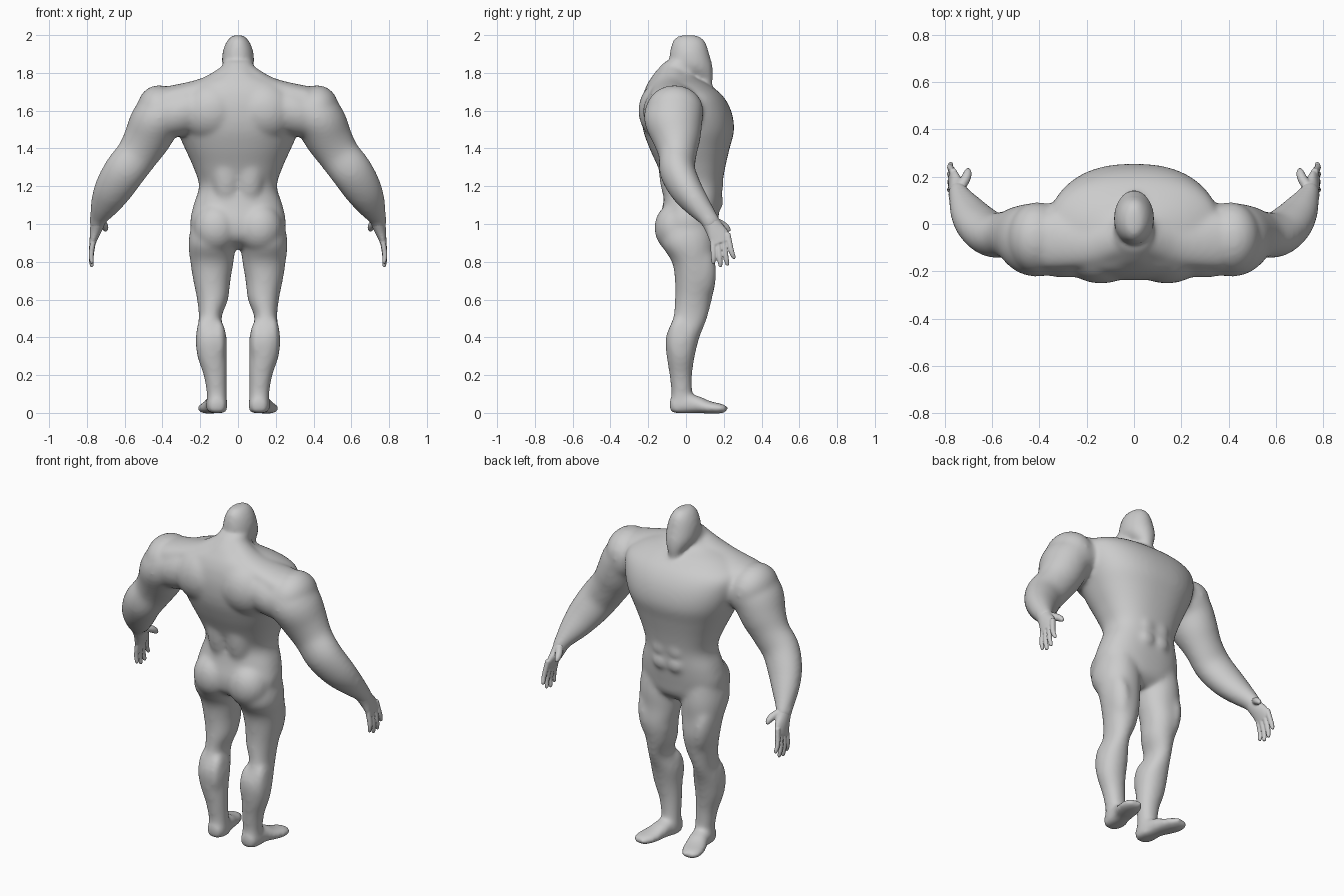
import bpy, bmesh, math
from mathutils import Vector, Matrix


def spline(rows, sub=4):
    """Catmull-Rom interpolation of station tuples."""
    out = []
    for i in range(len(rows) - 1):
        p0, p1 = rows[max(i - 1, 0)], rows[i]
        p2, p3 = rows[i + 1], rows[min(i + 2, len(rows) - 1)]
        for s in range(sub):
            t = s / sub
            out.append([0.5 * (2 * b + (c - a) * t + (2 * a - 5 * b + 4 * c - d) * t * t
                               + (3 * b - a - 3 * c + d) * t ** 3)
                        for a, b, c, d in zip(p0, p1, p2, p3)])
    return out + [list(rows[-1])]


def tube(bm, rows, ref=None, power=1.0, mirror=True, n=28):
    """Loft rings (x, y, z, ru, rv); horizontal rings when ref is None."""
    rows = spline(rows)
    for side in ((1, -1) if mirror else (1,)):
        rings = []
        for i, (x, y, z, ru, rv) in enumerate(rows):
            u, v = Vector((1, 0, 0)), Vector((0, 1, 0))
            if ref:
                a, b = rows[max(i - 1, 0)], rows[min(i + 1, len(rows) - 1)]
                t = (Vector(b[:3]) - Vector(a[:3])).normalized()
                v = Vector(ref)
                v = (v - t * v.dot(t)).normalized()
                u = v.cross(t)
            ring = []
            for k in range(n):
                c, s = math.cos(2 * math.pi * k / n), math.sin(2 * math.pi * k / n)
                c = math.copysign(abs(c) ** power, c)
                s = math.copysign(abs(s) ** power, s)
                p = Vector((x, y, z)) + u * ru * c + v * rv * s
                ring.append(bm.verts.new((p.x * side, p.y, p.z)))
            rings.append(ring)
        for a, b in zip(rings, rings[1:]):
            for k in range(n):
                bm.faces.new((a[k], a[(k + 1) % n], b[(k + 1) % n], b[k]))
        bm.faces.new(rings[0])
        bm.faces.new(rings[-1])


def muscle(bm, c, r, tilt=0):
    """Mirrored pair of ellipsoids, tilted about y."""
    for s in (1, -1):
        m = (Matrix.Translation((c[0] * s, c[1], c[2]))
             @ Matrix.Rotation(math.radians(tilt * s), 4, 'Y') @ Matrix.Diagonal((*r, 1)))
        bmesh.ops.create_uvsphere(bm, u_segments=24, v_segments=16, radius=1, matrix=m)


def finish(bm, name, voxel, smooth, inflate):
    """Fuse the parts, soften the joins, restore the lost volume."""
    bmesh.ops.recalc_face_normals(bm, faces=bm.faces)
    me = bpy.data.meshes.new(name)
    bm.to_mesh(me)
    bm.free()
    ob = bpy.data.objects.new(name, me)
    bpy.context.collection.objects.link(ob)
    rm = ob.modifiers.new("fuse", 'REMESH')
    rm.mode, rm.voxel_size, rm.use_smooth_shade = 'VOXEL', voxel, True
    sm = ob.modifiers.new("soften", 'SMOOTH')
    sm.factor, sm.iterations = 0.5, smooth
    dp = ob.modifiers.new("inflate", 'DISPLACE')
    dp.mid_level, dp.strength = 0, inflate


def flat(rows):
    """(z, x0, x1, y back, y front) to ring stations."""
    return [((a + b) / 2, (c + d) / 2, z, (b - a) / 2, (d - c) / 2) for z, a, b, c, d in rows]


body = bmesh.new()
# torso, hips to neck
torso = [(.87, .07, -.04, .09), (.92, .21, -.12, .145), (1.0, .25, -.14, .163),
         (1.1, .233, -.12, .178), (1.2, .203, -.11, .188), (1.3, .233, -.145, .205),
         (1.4, .278, -.19, .228), (1.5, .322, -.225, .252), (1.6, .352, -.235, .236),
         (1.68, .355, -.225, .19), (1.735, .27, -.205, .12), (1.775, .15, -.18, .05),
         (1.81, .09, -.155, .04), (1.86, .077, -.108, .06)]
tube(body, flat([(z, -w, w, b, f) for z, w, b, f in torso]), power=.85, mirror=False, n=48)
# head with forward chin
head = [(1.738, .02, .10, .137), (1.775, .045, .05, .142), (1.83, .078, -.06, .14),
        (1.88, .083, -.086, .127), (1.93, .074, -.079, .113), (1.965, .058, -.07, .1),
        (1.987, .04, -.05, .078), (1.998, .02, -.03, .05)]
tube(body, flat([(z, -w, w, b, f) for z, w, b, f in head]), mirror=False)
# legs
tube(body, flat([(1.0, .04, .243, -.11, .14), (.9, .018, .26, -.13, .152),
                 (.8, .026, .25, -.072, .149), (.7, .043, .234, -.056, .154),
                 (.6, .055, .214, -.056, .134), (.5, .09, .205, -.067, .109),
                 (.4, .062, .221, -.105, .069), (.3, .062, .213, -.1, .044),
                 (.2, .062, .18, -.085, .03), (.1, .062, .163, -.075, .033),
                 (.04, .058, .166, -.085, .05), (.002, .06, .162, -.083, .05)]), power=.95)
# feet
tube(body, [(.11, -.08, .035, .04, .033), (.112, -.03, .045, .052, .045),
            (.122, .05, .045, .052, .045), (.14, .11, .031, .060, .032),
            (.158, .17, .024, .058, .025), (.168, .215, .021, .036, .018)], (0, 0, 1), power=.85)
# arms, shoulder to wrist
tube(body, [(.25, -.065, 1.60, .12, .14), (.36, -.065, 1.59, .13, .15),
            (.43, -.065, 1.55, .133, .153), (.48, -.05, 1.455, .122, .127),
            (.535, -.045, 1.365, .108, .098), (.60, -.045, 1.28, .108, .092),
            (.66, 0, 1.185, .099, .083), (.703, .058, 1.105, .077, .067),
            (.736, .115, 1.035, .047, .05), (.75, .145, .985, .034, .046)], (0, 1, 0))
# trapezius slope
tube(body, [(.03, -.07, 1.81, .05, .06), (.17, -.085, 1.724, .05, .09),
            (.36, -.07, 1.668, .06, .12)], (0, 1, 0))
# deltoids, shoulder blades, rear shoulders, back columns, lower back
muscle(body, (.41, -.06, 1.60), (.12, .15, .134), 20)
muscle(body, (.14, -.11, 1.60), (.17, .14, .16), 20)
muscle(body, (.29, -.10, 1.595), (.2, .125, .12), 20)
muscle(body, (.06, -.06, 1.35), (.09, .085, .28))
# glutes, thighs, calves, kneecaps
muscle(body, (.115, -.055, .98), (.118, .11, .13))
muscle(body, (.18, .06, .74), (.06, .098, .17), 8)
muscle(body, (.085, .05, .68), (.04, .08, .1), -8)
muscle(body, (.10, -.04, .37), (.036, .065, .12))
muscle(body, (.183, -.03, .38), (.038, .065, .13))
muscle(body, (.147, .07, .54), (.04, .048, .05))
# abdominal rows
for z in (1.12, 1.2, 1.28):
    muscle(body, (.048, .145, z), (.06, .052, .055))
finish(body, "body", .011, 20, .0028)

hands = bmesh.new()
# palm
tube(hands, [(.735, .11, 1.045, .044, .046), (.748, .145, .985, .034, .047),
             (.76, .172, .94, .024, .055), (.77, .188, .9, .016, .053)], (0, 1, 0))
# fingers: base y, base z, tip y, tip z
for by, bz, ty, tz in ((.145, .895, .145, .79), (.172, .89, .182, .772),
                       (.2, .895, .218, .78), (.225, .91, .252, .815)):
    tube(hands, [(.763, by - .005, bz + .04, .015, .015),
                 (.777, (by + ty) / 2, (bz + tz) / 2, .013, .014),
                 (.774, ty, tz + .01, .010, .011), (.772, ty, tz, .006, .006)], (0, 1, 0), n=14)
# thumb
tube(hands, [(.745, .14, 1.02, .022, .022), (.715, .185, 1.0, .021, .02),
             (.703, .215, .98, .017, .017), (.702, .232, .962, .008, .008)], (0, 1, 0), n=14)
finish(hands, "hands", .005, 4, .0005)
